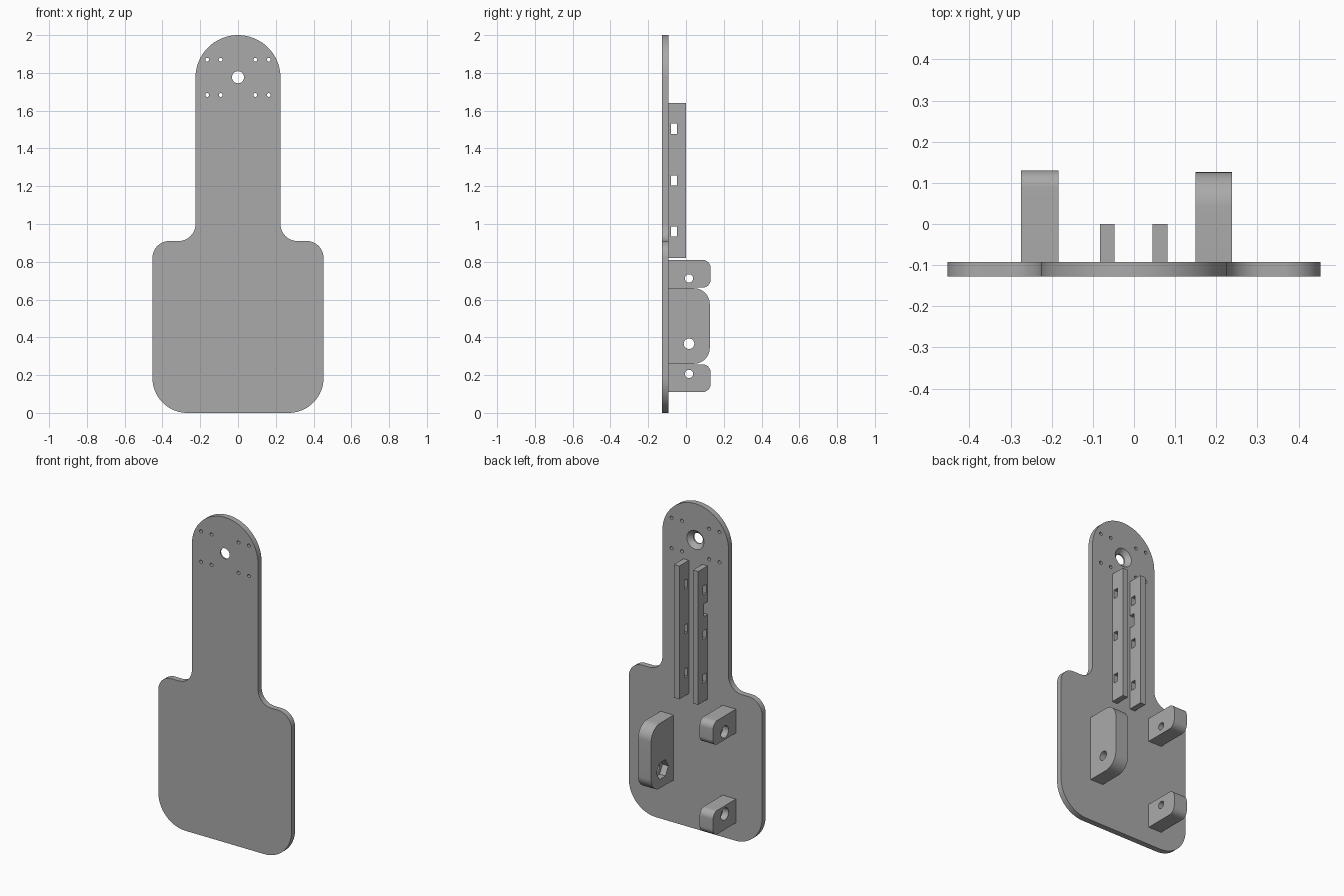
import bpy, bmesh, math
from mathutils import Vector

cube = bpy.data.objects.get("Cube")
if cube:
    bpy.data.objects.remove(cube, do_unlink=True)

grey = bpy.data.materials.new("plain_grey")
grey.use_nodes = True
grey.diffuse_color = (0.4, 0.4, 0.4, 1)
grey.node_tree.nodes["Principled BSDF"].inputs["Base Color"].default_value = (0.4, 0.4, 0.4, 1)


def rounded(corners, steps=12):
    """Outline from right-angle corners (a, b, radius)."""
    pts = []
    for i, (a, b, r) in enumerate(corners):
        p = Vector((a, b))
        if r == 0:
            pts.append(p)
            continue
        d1 = (Vector(corners[i - 1][:2]) - p).normalized()
        d2 = (Vector(corners[(i + 1) % len(corners)][:2]) - p).normalized()
        centre = p + (d1 + d2) * r
        for k in range(steps + 1):
            t = k / steps * math.pi / 2
            q = centre - d2 * r * math.cos(t) - d1 * r * math.sin(t)
            if not pts or (q - pts[-1]).length > 1e-4:
                pts.append(q)
    return pts


def circle(a, b, r, n=32):
    return [Vector((a + r * math.cos(math.tau * k / n), b + r * math.sin(math.tau * k / n)))
            for k in range(n)]


def box(a0, a1, b0, b1):
    return [Vector(p) for p in ((a0, b0), (a1, b0), (a1, b1), (a0, b1))]


def prism(name, axis, pts, lo, hi, end_pts=None):
    """Loft an outline along X (outline in y, z) or Y (outline in x, z)."""
    def place(p, d):
        return (d, p.x, p.y) if axis == "X" else (p.x, d, p.y)
    bm = bmesh.new()
    start = [bm.verts.new(place(p, lo)) for p in pts]
    end = [bm.verts.new(place(p, hi)) for p in (end_pts or pts)]
    bm.faces.new(start)
    bm.faces.new(end[::-1])
    for i in range(len(pts)):
        j = (i + 1) % len(pts)
        bm.faces.new((start[j], start[i], end[i], end[j]))
    bmesh.ops.recalc_face_normals(bm, faces=bm.faces)
    mesh = bpy.data.meshes.new(name)
    bm.to_mesh(mesh)
    bm.free()
    mesh.materials.append(grey)
    obj = bpy.data.objects.new(name, mesh)
    bpy.context.collection.objects.link(obj)
    return obj


parts = []


def finish(obj, cutters):
    """Subtract the cutters one after another, then discard them."""
    for c in cutters:
        mod = obj.modifiers.new("cut", "BOOLEAN")
        mod.operation, mod.solver, mod.object = "DIFFERENCE", "EXACT", c
    bpy.context.view_layer.update()
    done = obj.evaluated_get(bpy.context.evaluated_depsgraph_get())
    mesh = bpy.data.meshes.new_from_object(done)
    obj.modifiers.clear()
    obj.data = mesh
    for c in cutters:
        bpy.data.objects.remove(c, do_unlink=True)
    parts.append(obj)


FRONT, BACK = -0.127, -0.092

# Paddle-shaped back plate with countersunk hole and eight pin holes
right_half = [(0.453, 0, 0.185), (0.453, 0.91, 0.09), (0.225, 0.91, 0.09), (0.225, 2, 0.225)]
left_half = [(-x, z, r) for x, z, r in reversed(right_half)]
plate = prism("back_plate", "Y", rounded(right_half + left_half, 16), FRONT, BACK)
cuts = [prism("cut", "Y", circle(0, 1.777, 0.032), -0.2, 0),
        prism("cut", "Y", circle(0, 1.777, 0.027), -0.123, BACK + 0.002, circle(0, 1.777, 0.06))]
for z in (1.683, 1.87):
    for x in (-0.163, -0.092, 0.092, 0.163):
        cuts.append(prism("cut", "Y", circle(x, z, 0.01, 16), -0.2, 0))
finish(plate, cuts)

# Two slotted rails; one has a notch next to the plate
for name, x0 in (("right_rail", -0.083), ("left_rail", 0.045)):
    rail = prism(name, "X", box(BACK - 0.005, 0, 0.82, 1.64), x0, x0 + 0.036)
    cuts = [prism("cut", "X", box(-0.079, -0.048, z - 0.027, z + 0.027), x0 - 0.1, x0 + 0.1)
            for z in (0.96, 1.23, 1.504)]
    if name == "right_rail":
        cuts.append(prism("cut", "X", box(-0.15, -0.055, 1.342, 1.42), x0 - 0.1, x0 + 0.1))
    finish(rail, cuts)


def lug(name, x0, x1, z0, z1, y1, r, hole_z, hole_r, recess):
    """Rounded block with a cross hole and a recess on its right side."""
    y0 = BACK - 0.005
    block = prism(name, "X", rounded([(y0, z0, 0), (y1, z0, r), (y1, z1, r), (y0, z1, 0)]), x0, x1)
    finish(block, [prism("cut", "X", circle(0.016, hole_z, hole_r), x0 - 0.1, x1 + 0.1),
                   prism("cut", "X", recess, x0 - 0.1, x0 + 0.04)])


# Two small bolt lugs and the tall nut lug
for name, z0, hole_z in (("upper_bolt_lug", 0.663, 0.712), ("lower_bolt_lug", 0.11, 0.206)):
    lug(name, -0.275, -0.184, z0, z0 + 0.147, 0.13, 0.042, hole_z, 0.022,
        circle(0.016, hole_z, 0.037))
lug("nut_lug", 0.149, 0.238, 0.26, 0.66, 0.126, 0.085, 0.366, 0.028,
    circle(0.016, 0.366, 0.058, 6))

# Smooth the rounded sides, keep edges sharp
bpy.ops.object.select_all(action="DESELECT")
for obj in parts:
    obj.select_set(True)
bpy.context.view_layer.objects.active = parts[0]
bpy.ops.object.shade_smooth_by_angle(angle=math.radians(30))
